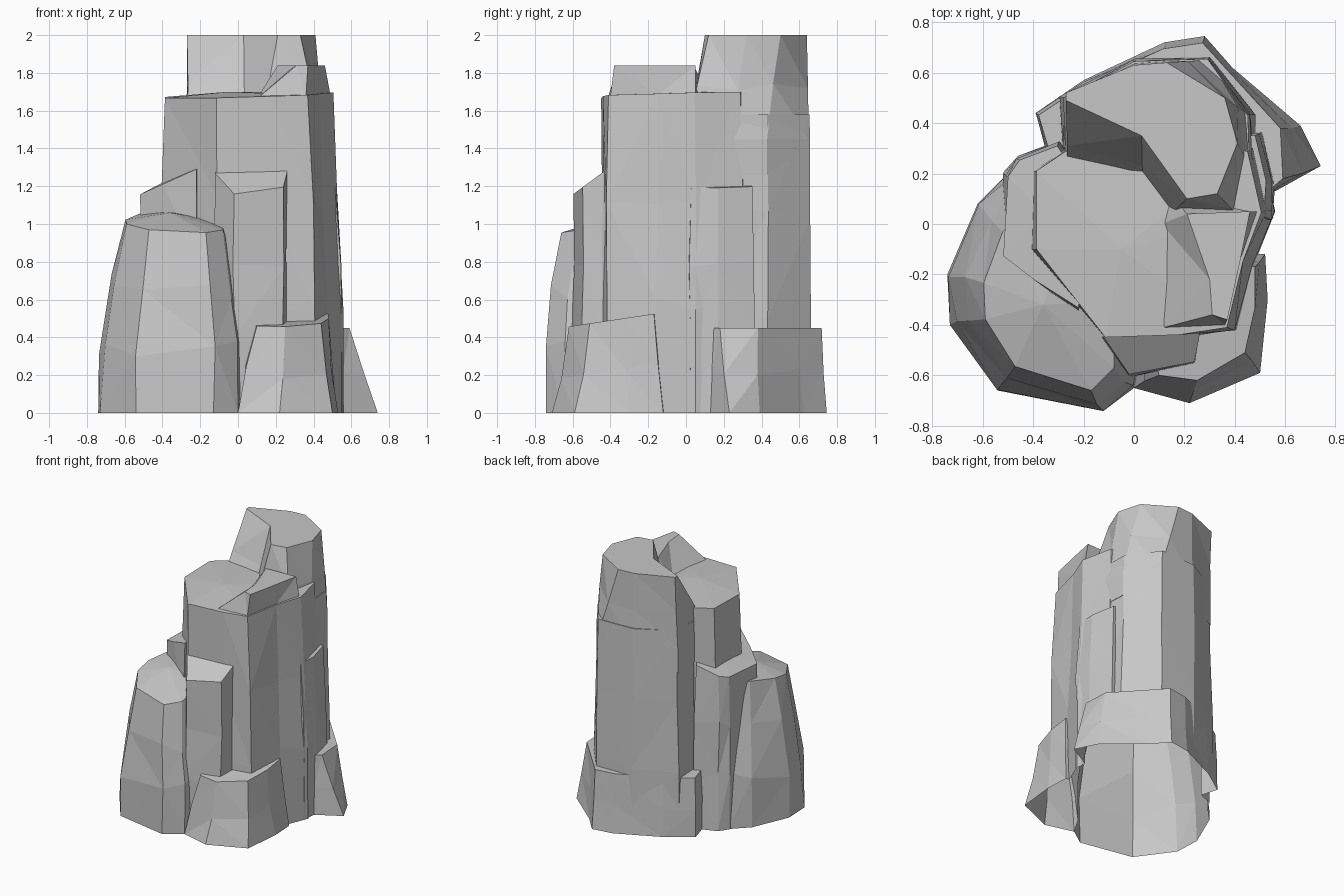
import bpy
import bmesh
import random
from mathutils import Vector

random.seed(4)
cube = bpy.data.objects.get("Cube")
if cube:
    bpy.data.objects.remove(cube)

stone = bpy.data.materials.new("grey stone")
stone.use_nodes = True
grey = (0.57, 0.57, 0.57, 1)
stone.diffuse_color = grey
stone.node_tree.nodes["Principled BSDF"].inputs["Base Color"].default_value = grey

parts = []


def bridge(bm, low, high):
    """Join two rings of vertices with side faces."""
    for i in range(len(low)):
        bm.faces.new((low[i - 1], low[i], high[i], high[i - 1]))


def column(name, corners, axis, height, taper=(1, 1), tilt=(0, 0),
           start=0, bulge=1.5, steps=3, rough=0.012, peak=None):
    """Closed faceted column. Each foot corner leans towards the axis by the
    taper, unless its own top corner is given; the top is a tilted plane."""
    bm = bmesh.new()
    # Each column sinks to its own depth, so no undersides coincide
    sunk = start - 0.1 - 0.03 * len(parts)
    feet = [Vector((c[0], c[1], start)) for c in corners]
    tops = []
    for corner in corners:
        if len(corner) > 2:
            x, y = corner[2:]
        else:
            x, y = [a + (c - a) * s for a, c, s in zip(axis, corner, taper)]
        tops.append(Vector((x, y, height + tilt[0] * x + tilt[1] * y)))

    bottom = ring = [bm.verts.new((f.x, f.y, sunk)) for f in feet]
    for step in range(steps + 1):
        t = step / steps
        wobble = rough if 0 < step < steps else 0
        above = []
        for foot, top in zip(feet, tops):
            point = foot.lerp(top, t ** bulge)
            point.z = start + (top.z - start) * t
            point += Vector([random.uniform(-wobble, wobble) * k for k in (1, 1, 4)])
            above.append(bm.verts.new(point))
        bridge(bm, ring, above)
        ring = above

    bm.faces.new(bottom)
    if peak:
        tip = bm.verts.new((axis[0], axis[1], peak))
        for i in range(len(ring)):
            bm.faces.new((ring[i - 1], ring[i], tip))
    else:
        bm.faces.new(ring)
    bmesh.ops.triangulate(bm, faces=bm.faces[:])
    bmesh.ops.recalc_face_normals(bm, faces=bm.faces[:])

    mesh = bpy.data.meshes.new(name)
    bm.to_mesh(mesh)
    bm.free()
    mesh.materials.append(stone)
    part = bpy.data.objects.new(name, mesh)
    bpy.context.scene.collection.objects.link(part)
    parts.append(part)


# Main column
column("rock_spire",
       [(.41, -.42), (.48, -.15), (.56, .05), (.5, .3), (-.1, .42),
        (-.42, .22), (-.42, -.1), (-.12, -.46), (.2, -.45)],
       axis=(-.05, -.1), height=1.68, taper=(.91, .97), tilt=(.03, .02),
       peak=1.7)

# Raised rim with a ramp on the right of its top
column("raised_rim",
       [(.12, -.41, .31, -.36), (.11, 0, .3, -.22), (.14, .12, .21, .04),
        (.49, .05, .46, .05), (.42, -.15, .42, -.15), (.36, -.4, .37, -.38)],
       axis=(.3, -.1), height=1.84, start=1.68, bulge=1, steps=1)

# Straight shaft behind it
column("back_shaft",
       [(.49, .15), (.48, .43), (.31, .66), (0, .65),
        (-.29, .5), (-.29, .3), (0, .1)],
       axis=(0, .4), height=1.58, taper=(.94, .98), rough=.008)

# Leaning crown, the highest point
column("crown",
       [(-.27, .13, -.27, .49), (.04, .1, .03, .35), (.1, 0, .21, .1),
        (.44, 0, .33, .12), (.47, .24, .41, .32), (.46, .43, .36, .5),
        (.3, .65, .13, .64), (0, .64, 0, .63), (-.28, .5, -.27, .52)],
       axis=(.1, .4), height=2, start=1.45, bulge=1, steps=2, rough=.006)

# Broad mound at the front left
column("front_left_mound",
       [(-.74, -.2), (-.73, -.4), (-.54, -.66), (-.13, -.74, -.17, -.66),
        (0, -.65, -.08, -.57), (.1, -.3), (-.2, .1), (-.5, .2), (-.62, .08)],
       axis=(-.36, -.32), height=1.06, taper=(.62, .72), tilt=(0, .16),
       bulge=2, rough=.015, peak=1.06)

# Left shoulder
column("left_shoulder",
       [(-.53, -.14), (-.51, .2), (-.46, .27), (-.3, .33),
        (-.15, .1), (-.21, -.36), (-.4, -.24)],
       axis=(-.36, .04), height=1.39, taper=(.93, .93), tilt=(.45, 0), peak=1.24)

# Ledge block on the front wall
column("front_block",
       [(-.02, -.6), (.24, -.55), (.26, -.44), (.2, -.2),
        (-.1, -.2), (-.12, -.45)],
       axis=(.08, -.4), height=1.6, taper=(1, .98), tilt=(0, .74), rough=.008)

# Low block at the front right
column("front_low_block",
       [(0, -.65, .1, -.6), (.22, -.71, .25, -.62), (.5, -.59, .44, -.51),
        (.53, -.3, .48, -.33), (.52, -.12, .48, -.17), (.2, -.1), (0, -.3)],
       axis=(.27, -.3), height=.55, tilt=(0, .15), bulge=1, steps=2)

# Right buttress
column("right_buttress",
       [(.55, .02), (.56, .17), (.51, .36), (.3, .35), (.3, 0)],
       axis=(.3, .18), height=1.27, taper=(.86, .95), tilt=(-.15, 0),
       bulge=3, rough=.006)

# Low ledge wrapped around the back
column("back_ledge",
       [(.56, .13), (.74, .23, .59, .18), (.66, .39, .58, .38), (.39, .62),
        (.28, .745), (.12, .72), (-.2, .57), (-.39, .44), (-.35, .3), (0, .1)],
       axis=(0, .3), height=.45, taper=(.97, .94), bulge=1, steps=2, rough=.006)

# Fuse every part into one skin
spire, *joined = parts
for part in joined:
    part.hide_render = True
    fuse = spire.modifiers.new("fuse_" + part.name, "BOOLEAN")
    fuse.operation = "UNION"
    fuse.solver = "EXACT"
    fuse.object = part
graph = bpy.context.evaluated_depsgraph_get()
skin = bpy.data.meshes.new_from_object(spire.evaluated_get(graph))
spire.modifiers.clear()
spire.data = skin
for part in joined:
    bpy.data.objects.remove(part)

# Trim level with the ground and leave the underside open
bm = bmesh.new()
bm.from_mesh(skin)
bmesh.ops.bisect_plane(bm, geom=bm.verts[:] + bm.edges[:] + bm.faces[:],
                       plane_co=(0, 0, 0), plane_no=(0, 0, 1), clear_inner=True)
bm.to_mesh(skin)
bm.free()
